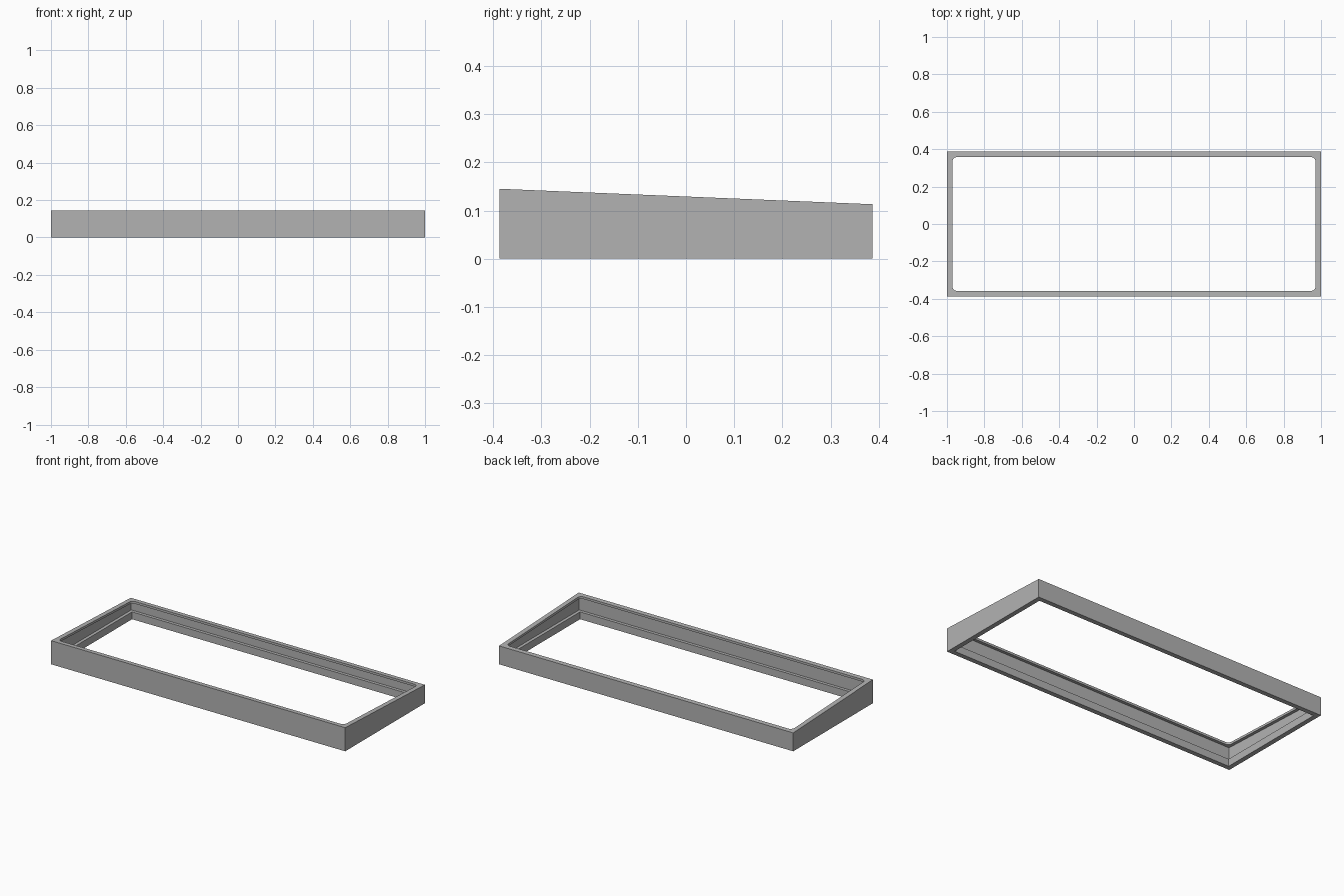
import bpy
import bmesh
from math import cos, sin, pi

if "Cube" in bpy.data.objects:
    bpy.data.objects.remove(bpy.data.objects["Cube"], do_unlink=True)

HALF_X, HALF_Y = 1.0, 0.387
CORNER_STEPS = 8
LIP, WALL = 0.029, 0.01         # inward reach of the lips, thickness of the wall
LIP_DEPTH, LEDGE = 0.014, 0.045  # thickness of top lip, height of lower ledge


def slope(y):
    """Height of the tilted top at depth y."""
    return 0.129 - 0.0414 * y


def rectangle(bm, inset, radius, height):
    """Loop of vertices round a rectangle with optionally rounded corners."""
    loop = []
    for k, (sx, sy) in enumerate([(1, 1), (-1, 1), (-1, -1), (1, -1)]):
        for i in range(CORNER_STEPS + 1):
            a = (k + i / CORNER_STEPS) * pi / 2
            x = sx * (HALF_X - inset - radius) + radius * cos(a)
            y = sy * (HALF_Y - inset - radius) + radius * sin(a)
            loop.append(bm.verts.new((x, y, height(y))))
    return loop


def floor(y):
    return 0.0


def ledge(y):
    return LEDGE


def lip_underside(y):
    return slope(y) - LIP_DEPTH


# Cross-section of the frame: inset, corner radius, height rule
section = [
    (0, 0, floor), (0, 0, slope),
    (LIP, 0.025, slope), (LIP, 0.025, lip_underside),
    (WALL, 0, lip_underside), (WALL, 0, ledge),
    (LIP, 0, ledge), (LIP, 0, floor),
]

# Sweep the section round the rectangle and close it
bm = bmesh.new()
loops = [rectangle(bm, *s) for s in section]
count = len(loops[0])
for a, b in zip(loops, loops[1:] + loops[:1]):
    for i in range(count):
        j = (i + 1) % count
        bm.faces.new((a[i], a[j], b[j], b[i]))
bmesh.ops.remove_doubles(bm, verts=bm.verts, dist=0.0001)
bmesh.ops.recalc_face_normals(bm, faces=bm.faces)

mesh = bpy.data.meshes.new("sloped_frame")
bm.to_mesh(mesh)
bm.free()
frame = bpy.data.objects.new("sloped_frame", mesh)
bpy.context.collection.objects.link(frame)

# Plain grey
grey = bpy.data.materials.new("plain_grey")
grey.use_nodes = True
colour = (0.45, 0.45, 0.45, 1)
grey.diffuse_color = colour
grey.node_tree.nodes["Principled BSDF"].inputs["Base Color"].default_value = colour
mesh.materials.append(grey)

# Smooth only the rounded corners of the lip
bpy.ops.object.select_all(action="DESELECT")
frame.select_set(True)
bpy.context.view_layer.objects.active = frame
bpy.ops.object.shade_smooth_by_angle(angle=pi / 6)
